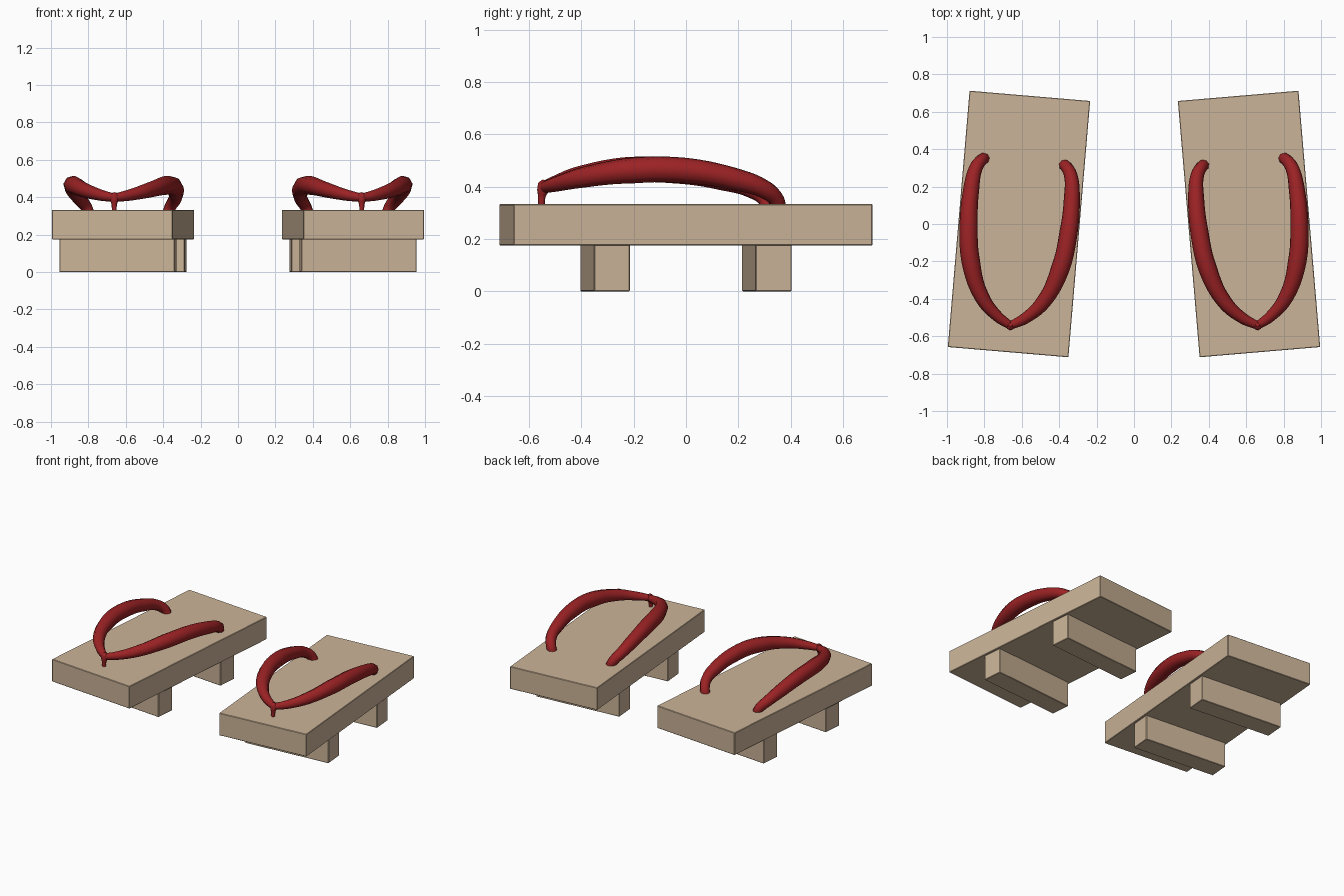
import bpy, math

if "Cube" in bpy.data.objects:
    bpy.data.objects.remove(bpy.data.objects["Cube"])


def make_material(name, rgb):
    mat = bpy.data.materials.new(name)
    mat.use_nodes = True
    mat.diffuse_color = (*rgb, 1)
    mat.node_tree.nodes["Principled BSDF"].inputs["Base Color"].default_value = (*rgb, 1)
    return mat


WOOD = make_material("pale wood", (0.60, 0.456, 0.314))
RED = make_material("red cloth", (0.33, 0.016, 0.018))


def block(name, size, centre):
    bpy.ops.mesh.primitive_cube_add(size=1)
    ob = bpy.context.object
    ob.name = name
    for v in ob.data.vertices:
        v.co = [c + k * s for c, k, s in zip(centre, v.co, size)]
    ob.data.materials.append(WOOD)
    bevel = ob.modifiers.new("soft edge", "BEVEL")
    bevel.width = 0.003
    bevel.segments = 1
    return ob


def tube(name, points):
    """Smooth tapering tube through (x, y, z, radius) points, as a mesh."""
    curve = bpy.data.curves.new(name, "CURVE")
    curve.dimensions = "3D"
    curve.bevel_depth = 1
    curve.bevel_resolution = 2
    curve.resolution_u = 5
    curve.use_fill_caps = True
    spline = curve.splines.new("BEZIER")
    spline.bezier_points.add(len(points) - 1)
    for bp, (x, y, z, r) in zip(spline.bezier_points, points):
        bp.co = (x, y, z)
        bp.radius = r
        bp.handle_left_type = bp.handle_right_type = "AUTO"
    source = bpy.data.objects.new(name, curve)
    bpy.context.collection.objects.link(source)
    mesh = bpy.data.meshes.new_from_object(
        source.evaluated_get(bpy.context.evaluated_depsgraph_get()))
    bpy.data.objects.remove(source)
    ob = bpy.data.objects.new(name, mesh)
    bpy.context.collection.objects.link(ob)
    mesh.materials.clear()
    mesh.materials.append(RED)
    bpy.ops.object.select_all(action="DESELECT")
    ob.select_set(True)
    bpy.context.view_layer.objects.active = ob
    bpy.ops.object.shade_smooth_by_angle(angle=math.radians(50))
    return ob


# One strap arm from the toe knot to the heel end, in sandal space
ARM = [
    (0.0, -0.545, 0.397, 0.022),
    (0.075, -0.50, 0.411, 0.030),
    (0.165, -0.405, 0.436, 0.040),
    (0.240, -0.221, 0.462, 0.050),
    (0.268, -0.023, 0.461, 0.049),
    (0.270, 0.165, 0.428, 0.043),
    (0.255, 0.278, 0.390, 0.036),
    (0.228, 0.325, 0.352, 0.032),
    (0.214, 0.334, 0.320, 0.031),
]
# Toe post with its wrapped knot
POST = [
    (0, -0.554, 0.32, 0.012),
    (0, -0.553, 0.36, 0.014),
    (0, -0.549, 0.385, 0.022),
    (0, -0.545, 0.408, 0.022),
    (0, -0.540, 0.424, 0.010),
]

for side, s in (("left", 1), ("right", -1)):
    parts = [
        block(side + "_sole", (0.647, 1.375, 0.158), (0, 0, 0.254)),
        block(side + "_front_tooth", (0.618, 0.138, 0.180), (0, -0.31, 0.09)),
        block(side + "_back_tooth", (0.618, 0.138, 0.180), (0, 0.31, 0.09)),
        tube(side + "_toe_post", POST),
    ]
    for label, m in (("outer", s), ("inner", -s)):
        parts.append(tube(f"{side}_{label}_strap", [(m * x, y, z, r) for x, y, z, r in ARM]))
    # Place the sandal with its toes turned outward
    for ob in parts:
        ob.location = (s * 0.615, 0.0, 0.0)
        ob.rotation_euler.z = s * math.radians(4.85)
